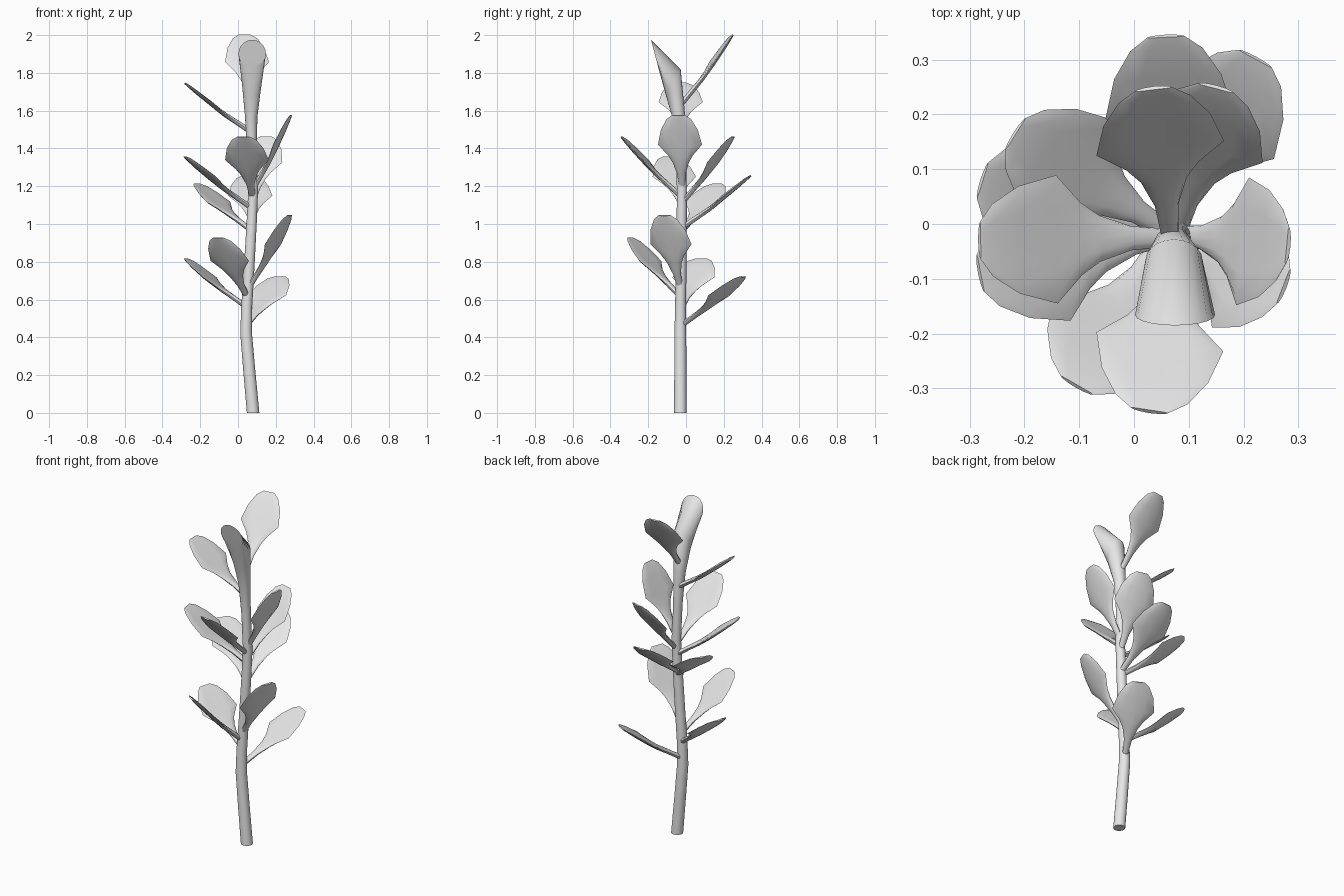
import bpy, bmesh, math
from mathutils import Vector

grey = bpy.data.materials.new("pale_grey")
grey.diffuse_color = (0.8, 0.8, 0.8, 1)


def loft(name, rings):
    """Skin a list of equal-sized point rings and cap both ends."""
    bm = bmesh.new()
    loops = [[bm.verts.new(p) for p in ring] for ring in rings]
    n = len(loops[0])
    for a, b in zip(loops, loops[1:]):
        for i in range(n):
            j = (i + 1) % n
            bm.faces.new((a[i], a[j], b[j], b[i]))
    bm.faces.new(loops[0][::-1])
    bm.faces.new(loops[-1])
    bmesh.ops.recalc_face_normals(bm, faces=bm.faces)
    mesh = bpy.data.meshes.new(name)
    bm.to_mesh(mesh)
    bm.free()
    mesh.materials.append(grey)
    ob = bpy.data.objects.new(name, mesh)
    bpy.context.collection.objects.link(ob)
    bpy.context.view_layer.objects.active = ob
    ob.select_set(True)
    bpy.ops.object.shade_smooth_by_angle(angle=math.radians(40))
    ob.select_set(False)
    return ob


# Stem stations: x, y, z, half width, half depth in y, rise of the ring's back over its centre
STEM = [
    (0.080, -0.030, 0.00, 0.033, 0.033, 0),
    (0.060, -0.030, 0.22, 0.032, 0.032, 0),
    (0.043, -0.030, 0.42, 0.031, 0.031, 0),
    (0.046, -0.029, 0.56, 0.029, 0.029, 0),
    (0.058, -0.026, 0.75, 0.028, 0.028, 0),
    (0.072, -0.023, 1.00, 0.027, 0.027, 0),
    (0.080, -0.022, 1.17, 0.026, 0.026, 0),
    (0.073, -0.027, 1.38, 0.025, 0.027, 0),
    (0.070, -0.038, 1.57, 0.033, 0.033, 0.01),
    (0.073, -0.066, 1.745, 0.052, 0.038, 0.072),
]
SIDES = 20
rings = []
for x, y, z, rx, ry, rise in STEM:
    ring = []
    for i in range(SIDES):
        a = math.tau * i / SIDES
        ring.append((x + rx * math.cos(a), y + ry * math.sin(a), z + rise * math.sin(a)))
    rings.append(ring)
# Forward-facing round cut at the top of the stem
rings.append([(0.075 + 0.073 * math.cos(math.tau * i / SIDES),
               -0.166 - 0.019 * math.sin(math.tau * i / SIDES),
               1.902 + 0.073 * math.sin(math.tau * i / SIDES)) for i in range(SIDES)])
loft("stem", rings)

# Leaf profile: fraction of length, half width, half thickness, drop below the axis
LEAF = [
    (0.00, 0.016, 0.014, 0.000),
    (0.20, 0.022, 0.013, 0.004),
    (0.36, 0.042, 0.012, 0.008),
    (0.46, 0.066, 0.011, 0.008),
    (0.60, 0.117, 0.010, 0.006),
    (0.80, 0.098, 0.009, 0.003),
    (0.94, 0.066, 0.007, 0.000),
    (1.00, 0.034, 0.004, 0.000),
]


def leaf(name, base, tip):
    base, tip = Vector(base), Vector(tip)
    axis = tip - base
    side = axis.cross(Vector((0, 0, 1))).normalized()
    up = side.cross(axis).normalized()
    rings = []
    for t, w, h, drop in LEAF:
        c = base + axis * t - up * drop
        ring = []
        for i in range(12):
            a = math.tau * i / 12
            u = math.cos(a)
            cup = 0.08 * w * u * u            # edges lifted slightly
            ring.append(c + side * (w * u) + up * (h * math.sin(a) + cup))
        rings.append(ring)
    loft(name, rings)


# Leaves: base point on the stem and tip, from top to bottom
LEAVES = [
    ((0.066, -0.020, 1.640), (0.035, 0.248, 2.000)),
    ((0.066, -0.025, 1.490), (-0.282, -0.030, 1.745)),
    ((0.080, -0.020, 1.185), (0.282, -0.040, 1.575)),
    ((0.080, -0.015, 1.120), (0.150, 0.250, 1.460)),
    ((0.075, -0.030, 1.150), (0.028, -0.342, 1.460)),
    ((0.072, -0.020, 1.085), (-0.282, -0.090, 1.355)),
    ((0.075, -0.015, 0.985), (0.058, 0.343, 1.255)),
    ((0.065, -0.015, 0.970), (-0.218, 0.165, 1.210)),
    ((0.055, -0.030, 0.660), (0.275, -0.115, 1.045)),
    ((0.045, -0.035, 0.620), (-0.105, -0.296, 0.925)),
    ((0.040, -0.020, 0.565), (-0.278, 0.080, 0.815)),
    ((0.050, -0.015, 0.470), (0.222, 0.303, 0.720)),
]
for n, (b, t) in enumerate(LEAVES, 1):
    leaf(f"leaf_{n:02d}", b, t)
